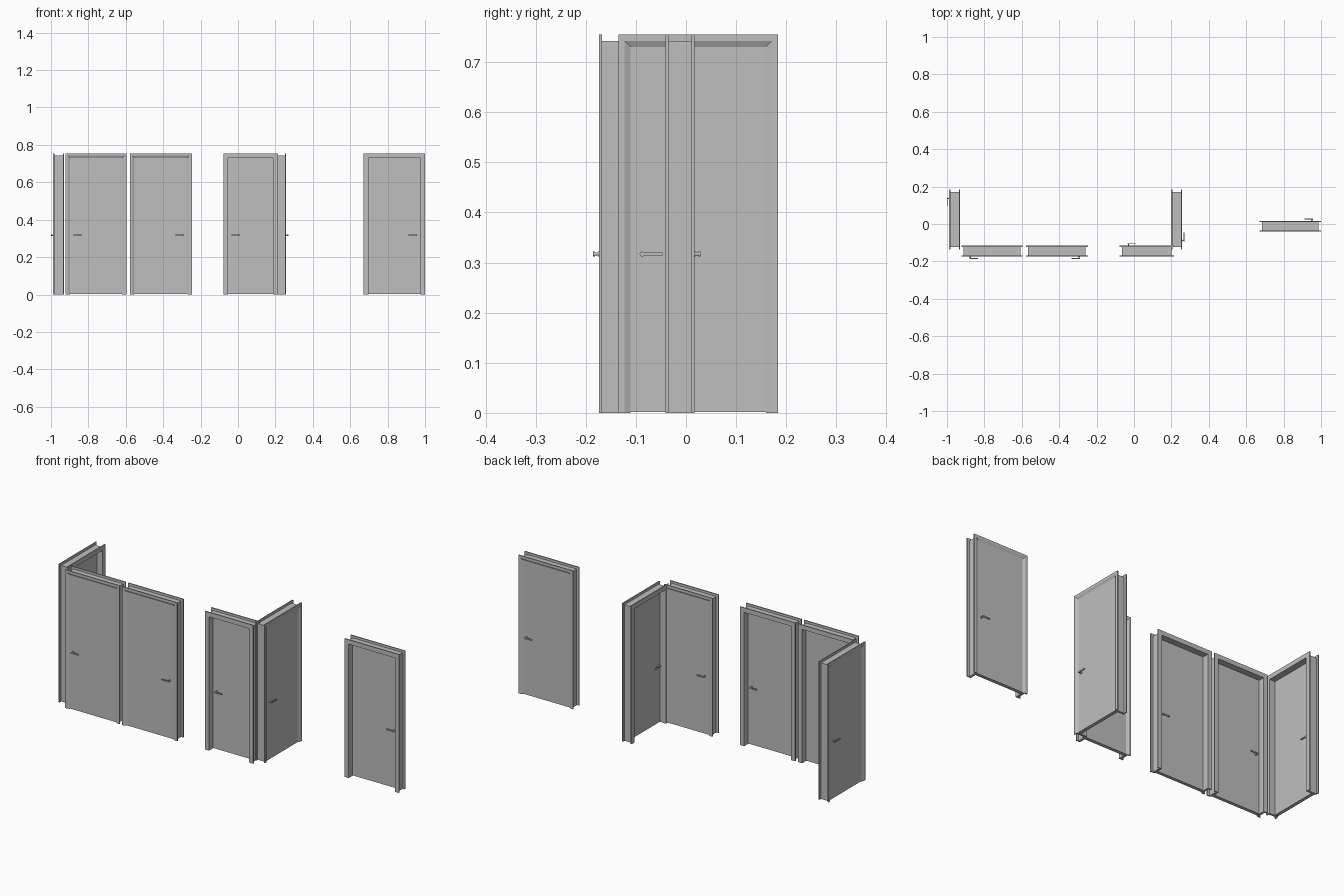
import bpy
import bmesh
from math import radians, pi, cos, sin
from mathutils import Matrix, Vector

if "Cube" in bpy.data.objects:
    bpy.data.objects.remove(bpy.data.objects["Cube"], do_unlink=True)

HEIGHT, DEPTH = 0.755, 0.058
PLATE = 0.006           # casing thickness
LIP, REVEAL = 0.0125, 0.0245   # insets of the jamb back and of the opening
LEAF = 0.018
HALF = DEPTH / 2
HANDLE_Z, HANDLE_INSET = 0.317, 0.0475

grey = bpy.data.materials.new("plain_grey")
grey.use_nodes = True
grey.diffuse_color = (0.52, 0.52, 0.52, 1)
grey.node_tree.nodes["Principled BSDF"].inputs["Base Color"].default_value = (0.52, 0.52, 0.52, 1)


def finish(name, bm, place):
    bmesh.ops.recalc_face_normals(bm, faces=bm.faces)
    mesh = bpy.data.meshes.new(name)
    bm.to_mesh(mesh)
    bm.free()
    mesh.materials.append(grey)
    obj = bpy.data.objects.new(name, mesh)
    obj.matrix_world = place
    bpy.context.collection.objects.link(obj)
    return obj


def door_frame(name, width, place):
    # jamb and both casings as one profile (inset, depth), swept up, over and down
    profile = [(0, -HALF), (LIP, -HALF), (REVEAL, PLATE - HALF), (REVEAL, HALF),
               (0, HALF), (0, HALF - PLATE), (LIP, HALF - PLATE),
               (LIP, PLATE - HALF), (0, PLATE - HALF)]
    bm = bmesh.new()
    rings = []
    for side, top in ((-1, False), (-1, True), (1, True), (1, False)):
        rings.append([bm.verts.new((side * (width / 2 - i), y, HEIGHT - i if top else 0))
                      for i, y in profile])
    n = len(profile)
    for a, b in zip(rings, rings[1:]):
        for k in range(n):
            m = (k + 1) % n
            bm.faces.new((a[k], a[m], b[m], b[k]))
    bm.faces.new(rings[0])
    bm.faces.new(rings[-1])
    finish(name, bm, place)


def door_leaf(name, width, place):
    gap = 0.002
    size = Vector((width - 2 * REVEAL, LEAF, HEIGHT - REVEAL - gap))
    centre = Vector((0, PLATE - HALF + LEAF / 2, gap + size.z / 2))
    bm = bmesh.new()
    bmesh.ops.create_cube(bm, size=1, matrix=Matrix.Translation(centre) @ Matrix.Diagonal(size.to_4d()))
    finish(name, bm, place)


def door_handle(name, place):
    # local frame: origin on the leaf face, -y outward, lever along +x
    bm = bmesh.new()
    for radius, length in ((0.005, 0.008), (0.003, 0.016)):
        turn = Matrix.Translation((0, -length / 2, 0)) @ Matrix.Rotation(pi / 2, 4, 'X')
        bmesh.ops.create_cone(bm, cap_ends=True, segments=16, radius1=radius,
                              radius2=radius, depth=length, matrix=turn)
    # lever outline: round heel, slim waist, wider round tip
    outline = [(0.005 * cos(a), 0.005 * sin(a)) for a in (radians(d) for d in range(60, 301, 30))]
    outline += [(0.015, -0.003), (0.035, -0.004), (0.040, -0.003), (0.041, 0),
                (0.040, 0.003), (0.035, 0.004), (0.015, 0.003)]
    face = bm.faces.new([bm.verts.new((x, -0.014, z)) for x, z in outline])
    out = bmesh.ops.extrude_face_region(bm, geom=[face])
    bmesh.ops.translate(bm, vec=(0, -0.004, 0),
                        verts=[v for v in out["geom"] if isinstance(v, bmesh.types.BMVert)])
    obj = finish(name, bm, place)
    bpy.ops.object.select_all(action='DESELECT')
    obj.select_set(True)
    bpy.context.view_layer.objects.active = obj
    bpy.ops.object.shade_smooth_by_angle(angle=radians(35))


def door(label, width, x, y, turn, side):
    place = Matrix.Translation((x, y, 0)) @ Matrix.Rotation(radians(turn), 4, 'Z')
    door_frame(label + "_frame", width, place)
    door_leaf(label + "_leaf", width, place)
    stem = side * (width / 2 - HANDLE_INSET)
    faces = (("outer", PLATE - HALF, 1), ("inner", PLATE - HALF + LEAF, -1))
    for face, depth, flip in faces:
        aim = Matrix.Diagonal((-side, flip, 1, 1))
        door_handle(f"{label}_{face}_handle", place @ Matrix.Translation((stem, depth, HANDLE_Z)) @ aim)


# label, width, x, y, turn of the flush face, handle side
door("right_end_door", 0.319, -0.959, 0.0245, -90, -1)
door("front_right_door", 0.328, -0.759, -0.145, 0, -1)
door("front_middle_door", 0.332, -0.412, -0.145, 0, 1)
door("front_left_door", 0.291, 0.068, -0.145, 180, 1)
door("inner_side_door", 0.319, 0.228, 0.0245, 90, -1)
door("left_end_door", 0.328, 0.836, -0.012, 180, -1)
